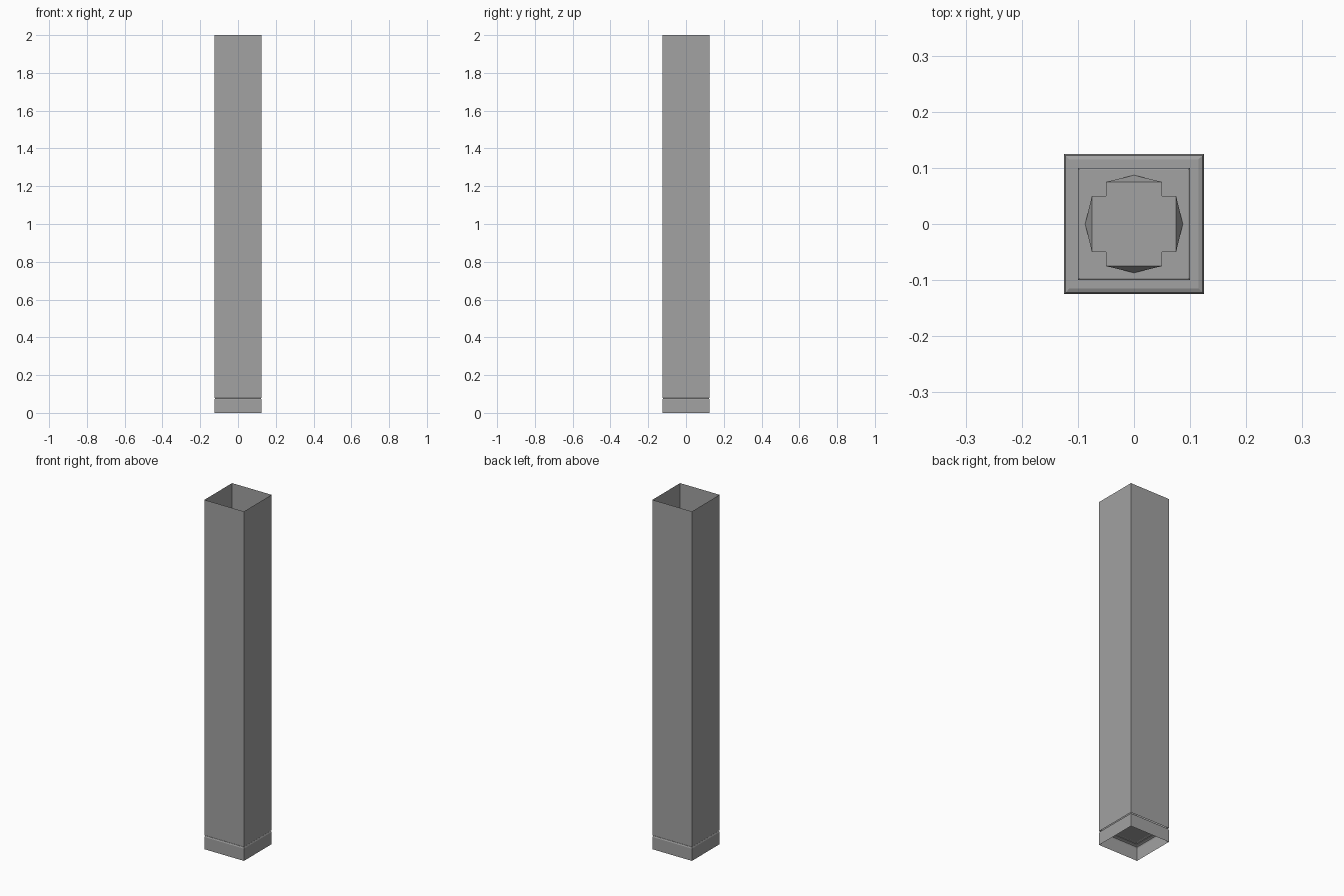
import bpy, bmesh, math

if "Cube" in bpy.data.objects:
    bpy.data.objects.remove(bpy.data.objects["Cube"])

grey = bpy.data.materials.new("mid grey")
grey.diffuse_color = (0.36, 0.36, 0.36, 1)
grey.use_nodes = True
grey.node_tree.nodes["Principled BSDF"].inputs["Base Color"].default_value = grey.diffuse_color


def make_object(name, bm, smooth=False):
    bmesh.ops.recalc_face_normals(bm, faces=bm.faces)
    mesh = bpy.data.meshes.new(name)
    bm.to_mesh(mesh)
    bm.free()
    mesh.materials.append(grey)
    for p in mesh.polygons:
        p.use_smooth = smooth
    ob = bpy.data.objects.new(name, mesh)
    bpy.context.collection.objects.link(ob)
    return ob


def square_shell(name, rings, cap, smooth=False):
    """Stack of square rings (half width, z), open below, optionally capped."""
    bm = bmesh.new()
    loops = [[bm.verts.new((sx * h, sy * h, z))
              for sx, sy in ((-1, -1), (1, -1), (1, 1), (-1, 1))]
             for h, z in rings]
    for a, b in zip(loops, loops[1:]):
        for i in range(4):
            j = (i + 1) % 4
            bm.faces.new((a[i], a[j], b[j], b[i]))
    if cap:
        bm.faces.new(loops[-1])
    return make_object(name, bm, smooth)


# Tall thin-walled square shaft, open at both ends
square_shell("tall_shaft", [(0.125, 0.08), (0.125, 2.0)], False)

# Hollow base with a softened rim and a low raised plate
square_shell("base",
             [(0.125, 0), (0.125, 0.07), (0.122, 0.077), (0.115, 0.08),
              (0.1, 0.08), (0.1, 0.084), (0.097, 0.086)], True)

# Cross-shaped boss with a pointed facet sloping out on each arm
bm = bmesh.new()
low, high = 0.086, 0.11
quarter = [(0.075, -0.05), (0.075, 0.05), (0.05, 0.05)]
top, bottom, tips = [], [], []
for k in range(4):
    c, s = round(math.cos(k * math.pi / 2)), round(math.sin(k * math.pi / 2))
    for x, y in quarter:
        px, py = c * x - s * y, s * x + c * y
        top.append(bm.verts.new((px, py, high)))
        bottom.append(bm.verts.new((px, py, low)))
    tips.append(bm.verts.new((c * 0.087, s * 0.087, low)))
bm.faces.new(top)
n = len(top)
for i in range(n):
    j = (i + 1) % n
    if i % 3 == 0:
        tip = tips[i // 3]
        bm.faces.new((top[i], top[j], tip))
        bm.faces.new((top[i], tip, bottom[i]))
        bm.faces.new((top[j], bottom[j], tip))
    else:
        bm.faces.new((top[i], top[j], bottom[j], bottom[i]))
make_object("cross_boss", bm)
